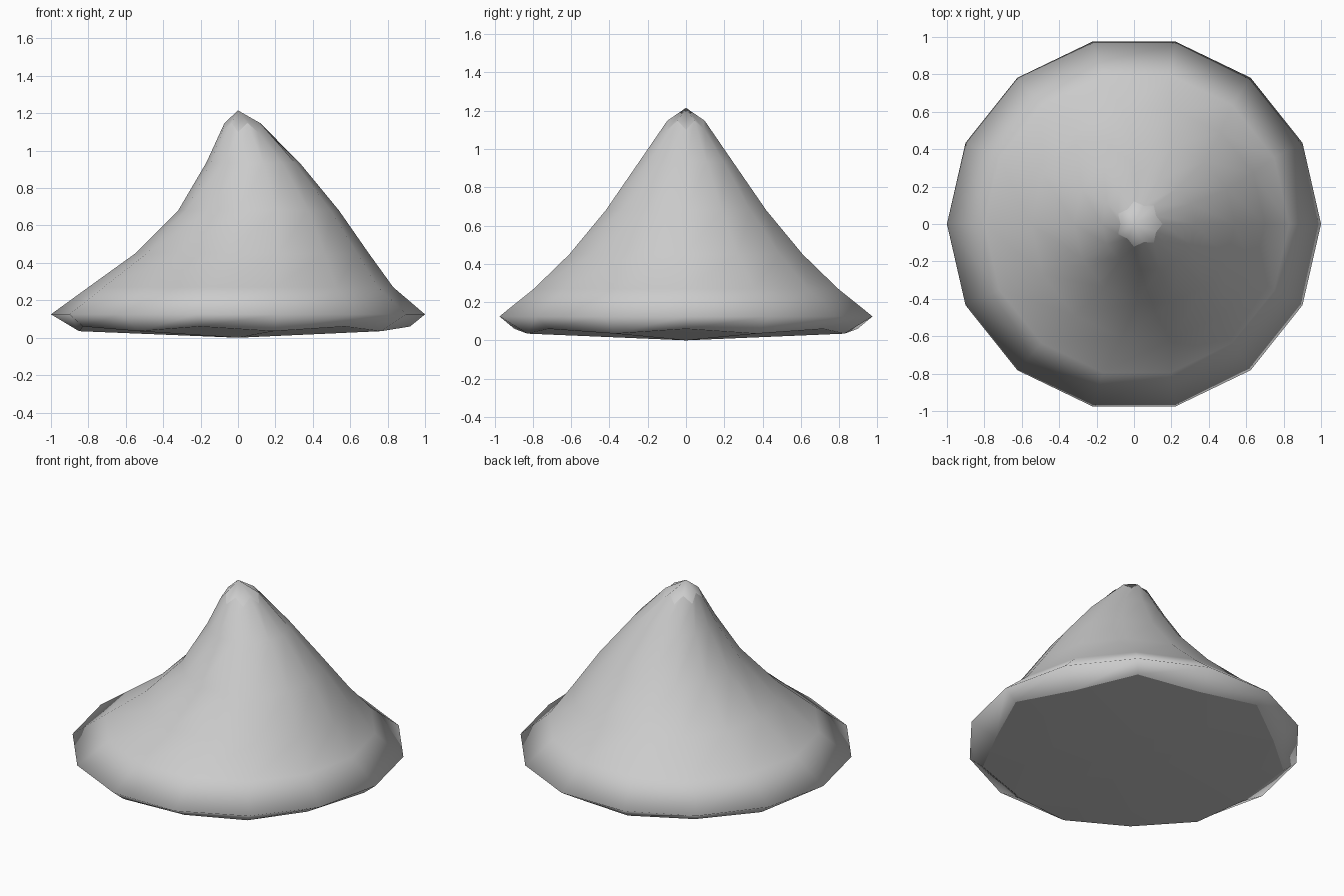
import bpy, bmesh
from math import cos, sin, tau

if "Cube" in bpy.data.objects:
    bpy.data.objects.remove(bpy.data.objects["Cube"])

SIDES = 14
# rings: (radius even, z even, radius odd, z odd, sideways shift)
RINGS = [
    (0.92, 0.06, 0.85, 0.035, 0.0),
    (1.0, 0.125, 1.0, 0.125, 0.0),
    (0.815, 0.27, 0.815, 0.27, 0.015),
    (0.625, 0.45, 0.625, 0.45, 0.075),
    (0.43, 0.68, 0.43, 0.68, 0.11),
    (0.25, 0.935, 0.25, 0.935, 0.08),
    (0.125, 1.10, 0.10, 1.148, 0.028),
]

bm = bmesh.new()


def make_ring(r0, z0, r1, z1, shift):
    verts = []
    for i in range(SIDES):
        r, z = (r1, z1) if i % 2 else (r0, z0)
        a = tau * i / SIDES
        verts.append(bm.verts.new((shift + r * cos(a), r * sin(a), z)))
    return verts


rings = [make_ring(*r) for r in RINGS]

# leaning side walls
for low, high in zip(rings, rings[1:]):
    for i in range(SIDES):
        j = (i + 1) % SIDES
        bm.faces.new((low[i], low[j], high[j], high[i])).smooth = True

# star-shaped tip and shallow underside
tip = bm.verts.new((0, 0, 1.215))
base = bm.verts.new((0, 0, 0))
for i in range(SIDES):
    j = (i + 1) % SIDES
    bm.faces.new((rings[-1][i], rings[-1][j], tip)).smooth = True
    bm.faces.new((rings[0][j], rings[0][i], base)).smooth = True

# hard borders around the tip and underside
for ring in (rings[0], rings[-1]):
    for i in range(SIDES):
        bm.edges.get((ring[i], ring[(i + 1) % SIDES])).smooth = False

bmesh.ops.recalc_face_normals(bm, faces=bm.faces)
mesh = bpy.data.meshes.new("leaning_mound")
bm.to_mesh(mesh)
bm.free()
bpy.context.collection.objects.link(bpy.data.objects.new("leaning_mound", mesh))
